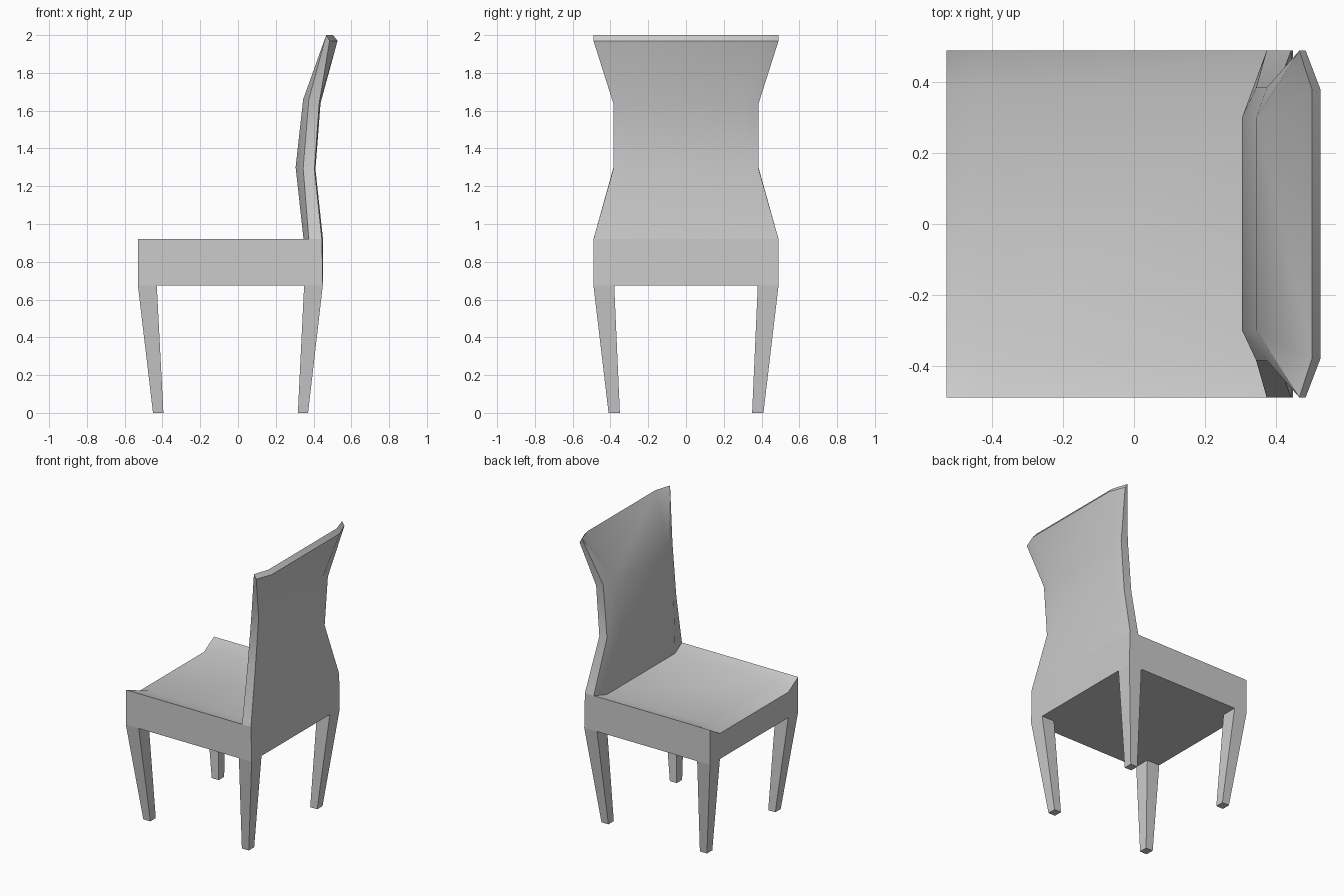
import bpy
import math

cube = bpy.data.objects.get("Cube")
if cube:
    bpy.data.objects.remove(cube, do_unlink=True)

COLOUR = (0.6, 0.6, 0.6, 1)
grey = bpy.data.materials.new("plain_grey")
grey.use_nodes = True
grey.diffuse_color = COLOUR
grey.node_tree.nodes["Principled BSDF"].inputs["Base Color"].default_value = COLOUR

HALF, INNER, BOTTOM, TOP = 0.49, 0.38, 0.675, 0.92


def build(name, verts, faces):
    """Make an object with outward faces and smooth shading that keeps sharp edges."""
    mesh = bpy.data.meshes.new(name)
    mesh.from_pydata(verts, [], faces)
    mesh.materials.append(grey)
    obj = bpy.data.objects.new(name, mesh)
    bpy.context.collection.objects.link(obj)
    bpy.ops.object.select_all(action='DESELECT')
    obj.select_set(True)
    bpy.context.view_layer.objects.active = obj
    bpy.ops.object.shade_smooth_by_angle(angle=math.radians(40))


def tube(rings):
    """Points and side faces joining equal-length rings."""
    n = len(rings[0])
    faces = [(k * n + i, k * n + (i + 1) % n, (k + 1) * n + (i + 1) % n, (k + 1) * n + i)
             for k in range(len(rings) - 1) for i in range(n)]
    return [p for ring in rings for p in ring], faces


# Seat: grid of panels, open where the legs and backrest join on
ys = (-HALF, -INNER, INNER, HALF)
rows = [  # x and z of the top at the sides, then in the middle; x underneath
    (-0.53, TOP, -0.53, 0.855, -0.53),
    (-0.43, TOP, -0.43, 0.898, -0.43),
    (0.375, TOP, 0.35, 0.893, 0.35),
    (0.444, TOP, 0.45, TOP, 0.449),
]
verts = []
for side_x, side_z, mid_x, mid_z, under_x in rows:
    verts += [(side_x, y, side_z) if abs(y) == HALF else (mid_x, y, mid_z) for y in ys]
for row in rows:
    verts += [(row[4], y, BOTTOM) for y in ys]
faces = []
for r in range(3):
    for c in range(3):
        a = r * 4 + c
        if r < 2:  # top
            faces.append((a, a + 4, a + 5, a + 1))
        if r == 1 or c == 1:  # underside
            faces.append((a + 16, a + 17, a + 21, a + 20))
for i in range(3):
    left, back = i * 4 + 3, 12 + i
    faces += [(i, i + 1, i + 17, i + 16), (back + 1, back, back + 16, back + 17),
              (left, left + 4, left + 20, left + 16),
              (i * 4 + 4, i * 4, i * 4 + 16, i * 4 + 20)]
build("seat", verts, faces)

# Backrest levels: outer half width, inner half width,
# front (edge x, edge z, middle x, middle z), rear (edge x, middle x, z)
levels = [
    (HALF, INNER, (0.375, TOP, 0.35, 0.893), (0.444, 0.45, TOP)),
    (0.385, 0.30, (0.345, 1.295, 0.305, 1.30), (0.405, 0.41, 1.29)),
    (0.385, 0.30, (0.375, 1.66, 0.345, 1.66), (0.43, 0.437, 1.64)),
    (HALF, INNER, (0.467, 2.0, 0.503, 2.0), (0.485, 0.527, 1.97)),
]
rings = []
for outer, inner, (fe, fez, fm, fmz), (re, rm, rz) in levels:
    rings.append([(re, -outer, rz), (rm, -inner, rz), (rm, inner, rz), (re, outer, rz),
                  (fe, outer, fez), (fm, inner, fmz), (fm, -inner, fmz), (fe, -outer, fez)])
verts, faces = tube(rings)
# Fold the flared front corners along the diagonal that ends at the top corner
base, top = len(verts) - 16, len(verts) - 8
faces = [f for f in faces if f[0] not in (base + 4, base + 6)]
faces += [(base + 4, base + 5, top + 4), (base + 5, top + 5, top + 4),
          (base + 6, base + 7, top + 7), (base + 6, top + 7, top + 6)]
# Top edge in three panels
faces += [(top + i, top + i + 1, top + 6 - i, top + 7 - i) for i in range(3)]
build("backrest", verts, faces)


# Tapered legs, open at the top where they meet the seat
def leg(name, foot, top_x, side):
    def ring(x, y, z):
        pts = [(x[0], side * y[0], z), (x[1], side * y[0], z),
               (x[1], side * y[1], z), (x[0], side * y[1], z)]
        return pts[::side]
    points, sides = tube([ring(foot, (0.35, 0.41), 0), ring(top_x, (INNER, HALF), BOTTOM)])
    build(name, points, sides + [(3, 2, 1, 0)])


for label, side in (("left", 1), ("right", -1)):
    leg("front_leg_" + label, (-0.45, -0.395), (-0.53, -0.43), side)
    leg("rear_leg_" + label, (0.317, 0.371), (0.35, 0.449), side)
